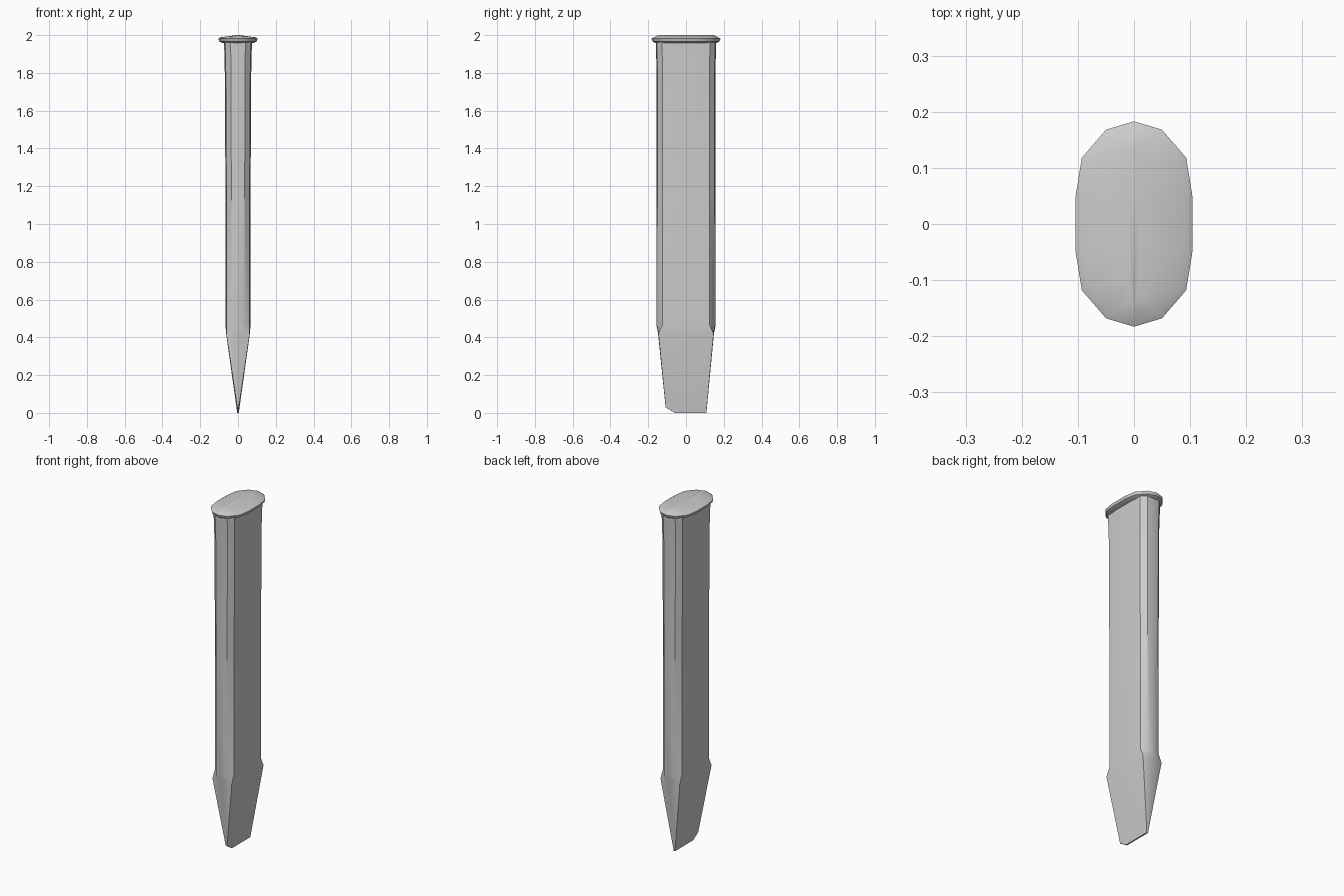
import bpy, bmesh

if "Cube" in bpy.data.objects:
    bpy.data.objects.remove(bpy.data.objects["Cube"])

# Quarter outlines (x, y) from the +y pole round to the +x side
HEAD = [(0, 0.183), (0.05, 0.168), (0.093, 0.118), (0.104, 0.05)]
SHAFT = [(0, 0.157), (0.035, 0.152), (0.061, 0.125), (0.066, 0.05)]
WEDGE = [(0, 0.148), (0.035, 0.148), (0.062, 0.146), (0.063, 0.05)]
TIP = [(0, 0.108), (0.002, 0.108), (0.004, 0.107), (0.004, 0.06)]


def ring(q, z, sx=1.0, sy=1.0):
    """Mirror a quarter outline into a closed 14-point ring."""
    half = q + [(x, -y) for x, y in reversed(q)]
    full = half + [(-x, y) for x, y in reversed(half[1:-1])]
    return [(x * sx, y * sy, z) for x, y in full]


def loft(name, rings):
    bm = bmesh.new()
    loops = [[bm.verts.new(p) for p in r] for r in rings]
    n = len(loops[0])
    for a, b in zip(loops, loops[1:]):
        for i in range(n):
            j = (i + 1) % n
            bm.faces.new((a[i], a[j], b[j], b[i]))
    bm.faces.new(loops[0])
    bm.faces.new(loops[-1])
    bmesh.ops.remove_doubles(bm, verts=bm.verts, dist=0.0005)
    bmesh.ops.recalc_face_normals(bm, faces=bm.faces)
    me = bpy.data.meshes.new(name)
    bm.to_mesh(me)
    bm.free()
    ob = bpy.data.objects.new(name, me)
    bpy.context.collection.objects.link(ob)
    bpy.ops.object.select_all(action='DESELECT')
    ob.select_set(True)
    bpy.context.view_layer.objects.active = ob
    bpy.ops.object.shade_smooth_by_angle(angle=0.6)
    return ob


# Wedge tip with one worn corner on the -y side
tip = [(x, y, 0.03 if y < -0.1 else 0.0) for x, y, z in ring(TIP, 0)]

# Shaft, flaring a little under the head, and the wedge below it
loft("stake_shaft", [
    tip,
    ring(WEDGE, 0.42),
    ring(SHAFT, 0.465),
    ring(SHAFT, 1.2, 1.01, 0.99),
    ring(SHAFT, 1.8, 1.06, 0.99),
    ring(SHAFT, 1.97, 1.12, 1.02),
])

# Struck head: flat lip with a shallow ridge along y
loft("stake_head", [
    ring(HEAD, 1.957, 0.76, 0.88),
    ring(HEAD, 1.967, 0.96, 0.97),
    ring(HEAD, 1.982),
    ring(HEAD, 1.988, 0.9, 0.94),
    ring(HEAD, 2.0, 0.08, 0.8),
])
